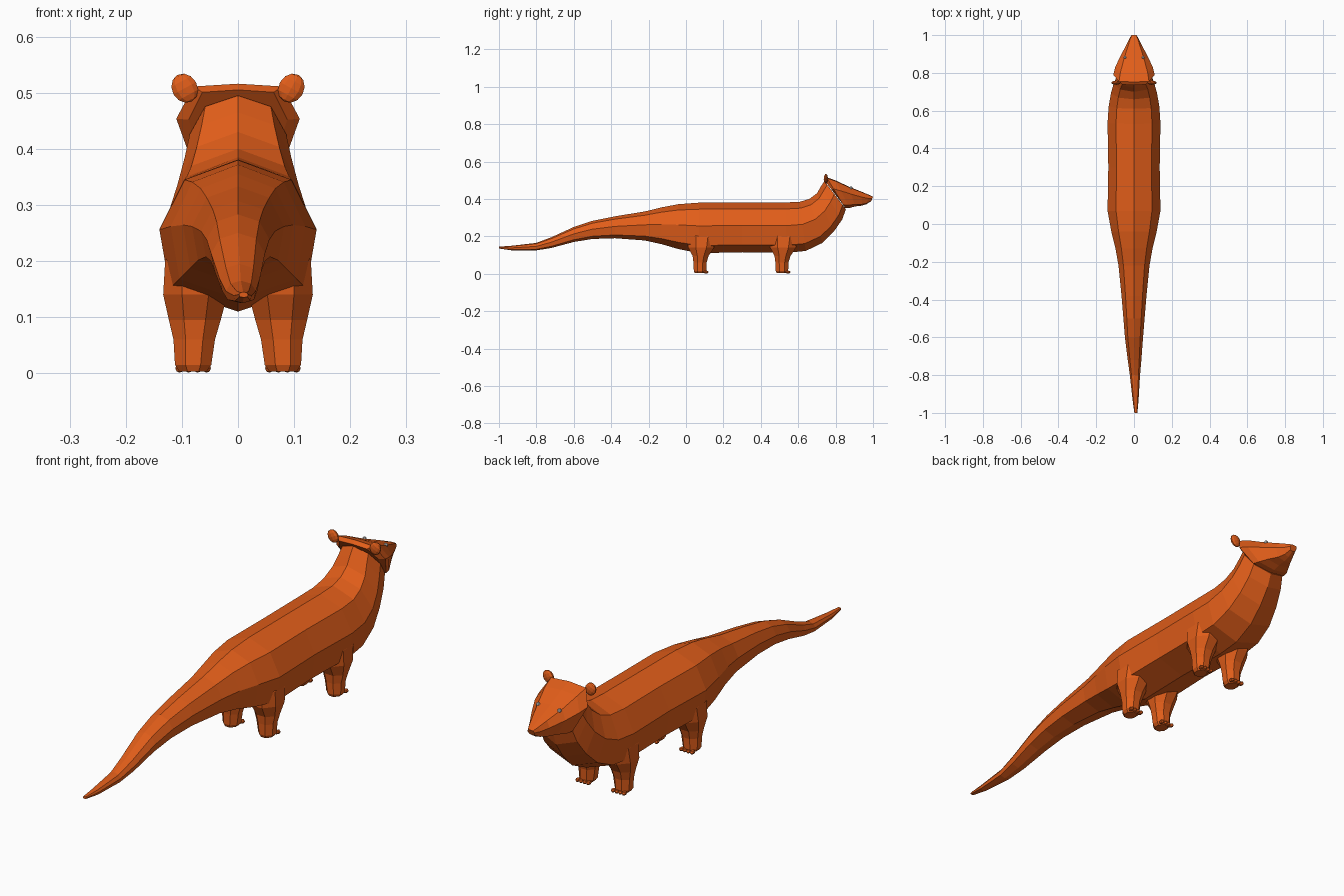
import bpy, bmesh, math
from mathutils import Vector

if "Cube" in bpy.data.objects:
    bpy.data.objects.remove(bpy.data.objects["Cube"])

fur = bpy.data.materials.new("fur_orange")
fur.diffuse_color = (0.75, 0.11, 0.01, 1)
fur.use_nodes = True
fur.node_tree.nodes["Principled BSDF"].inputs["Base Color"].default_value = fur.diffuse_color


def loft(name, rings):
    """Skin a list of closed rings (equal point counts) with capped ends."""
    bm = bmesh.new()
    vs = [[bm.verts.new(p) for p in r] for r in rings]
    n = len(vs[0])
    for a, b in zip(vs, vs[1:]):
        for i in range(n):
            j = (i + 1) % n
            bm.faces.new((a[i], a[j], b[j], b[i]))
    bm.faces.new(vs[0])
    bm.faces.new(vs[-1])
    bmesh.ops.recalc_face_normals(bm, faces=bm.faces)
    me = bpy.data.meshes.new(name)
    bm.to_mesh(me)
    bm.free()
    ob = bpy.data.objects.new(name, me)
    bpy.context.collection.objects.link(ob)
    me.materials.append(fur)
    return ob


def section(top, bottom, w, shape, dx=0):
    """Ring between a top and a bottom (y, z) point; shape = (width, height) fractions of one side."""
    half = [(w * u, v) for u, v in shape]
    pts = [(0, 1)] + half + [(0, 0)] + [(-x, v) for x, v in reversed(half)]
    return [Vector((x + dx, bottom[0] + (top[0] - bottom[0]) * v,
                    bottom[1] + (top[1] - bottom[1]) * v)) for x, v in pts]


def blob(name, loc, size, seg=10, rot=(0, 0, 0), mat=fur):
    bpy.ops.mesh.primitive_uv_sphere_add(segments=seg, ring_count=seg // 2 + 1, location=loc, rotation=rot)
    ob = bpy.context.object
    ob.name, ob.scale = name, size
    if mat:
        ob.data.materials.append(mat)
    return ob


# Body with tail and neck: top y,z / bottom y,z / half width
BODY = [(.68, .87), (1, .54), (.87, .15)]
spine = [
    (-1.0, .145, -1.0, .135, .008), (-.93, .15, -.93, .125, .016),
    (-.80, .165, -.80, .125, .027), (-.72, .195, -.72, .138, .036),
    (-.60, .25, -.60, .17, .048), (-.50, .283, -.50, .186, .056),
    (-.38, .307, -.38, .19, .066), (-.22, .333, -.22, .178, .082),
    (-.13, .355, -.13, .158, .098), (-.04, .372, -.04, .132, .12),
    (.07, .38, .07, .11, .14), (.30, .381, .30, .115, .136),
    (.53, .381, .54, .112, .14), (.61, .385, .64, .122, .134),
    (.66, .40, .73, .165, .122), (.70, .43, .79, .225, .108),
    (.72, .465, .835, .29, .095), (.74, .495, .855, .345, .086),
]
rings = []
for ty, tz, by, bz, w in spine:
    dx = .01 * max(0, (-ty - .6) / .4)
    rings.append(section((ty, tz), (by, bz), w, BODY, dx))
loft("body", rings)

# Wedge-shaped head with flat brow
HEAD = [(.72, .97), (1, .62), (.72, .1)]
skull = [
    (.735, .505, .845, .365, .088), (.752, .516, .85, .352, .11),
    (.80, .499, .875, .352, .10), (.87, .466, .905, .36, .075),
    (.94, .438, .94, .364, .045),
    (.978, .422, .965, .372, .028), (1.0, .412, .99, .388, .016),
]
loft("head", [section((a, b), (c, d), w, HEAD) for a, b, c, d, w in skull])

# Legs: z, x centre, y offset, x radius, y radius
LEG = [(.003, .08, .0, .026, .03), (.015, .08, .0, .035, .036), (.06, .078, .0, .04, .038),
       (.095, .077, .003, .05, .046), (.14, .076, .006, .062, .075), (.2, .08, .01, .054, .085),
       (.26, .075, .01, .03, .06)]
for where, y0 in (("back", .075), ("front", .513)):
    for side, s in (("right", 1), ("left", -1)):
        loft(f"{where}_leg_{side}", [
            [Vector((s * (cx + rx * math.cos(a)), y0 + dy + ry * math.sin(a), z))
             for a in (math.tau * (i + .5) / 8 for i in range(8))]
            for z, cx, dy, rx, ry in LEG])
        for i in range(4):
            x = s * (.08 + .016 * (i - 1.5))
            blob(f"{where}_toe_{side}_{i + 1}", (x, y0 + .032, .009), (.009, .014, .008), 6)

# Ears and eyes
for side, s in (("right", 1), ("left", -1)):
    blob(f"ear_{side}", (s * .095, .748, .508), (.024, .011, .027), 10, (0, s * .5, 0))
    blob(f"eye_{side}", (s * .048, .882, .459), (.008, .008, .008), 8, mat=None)
